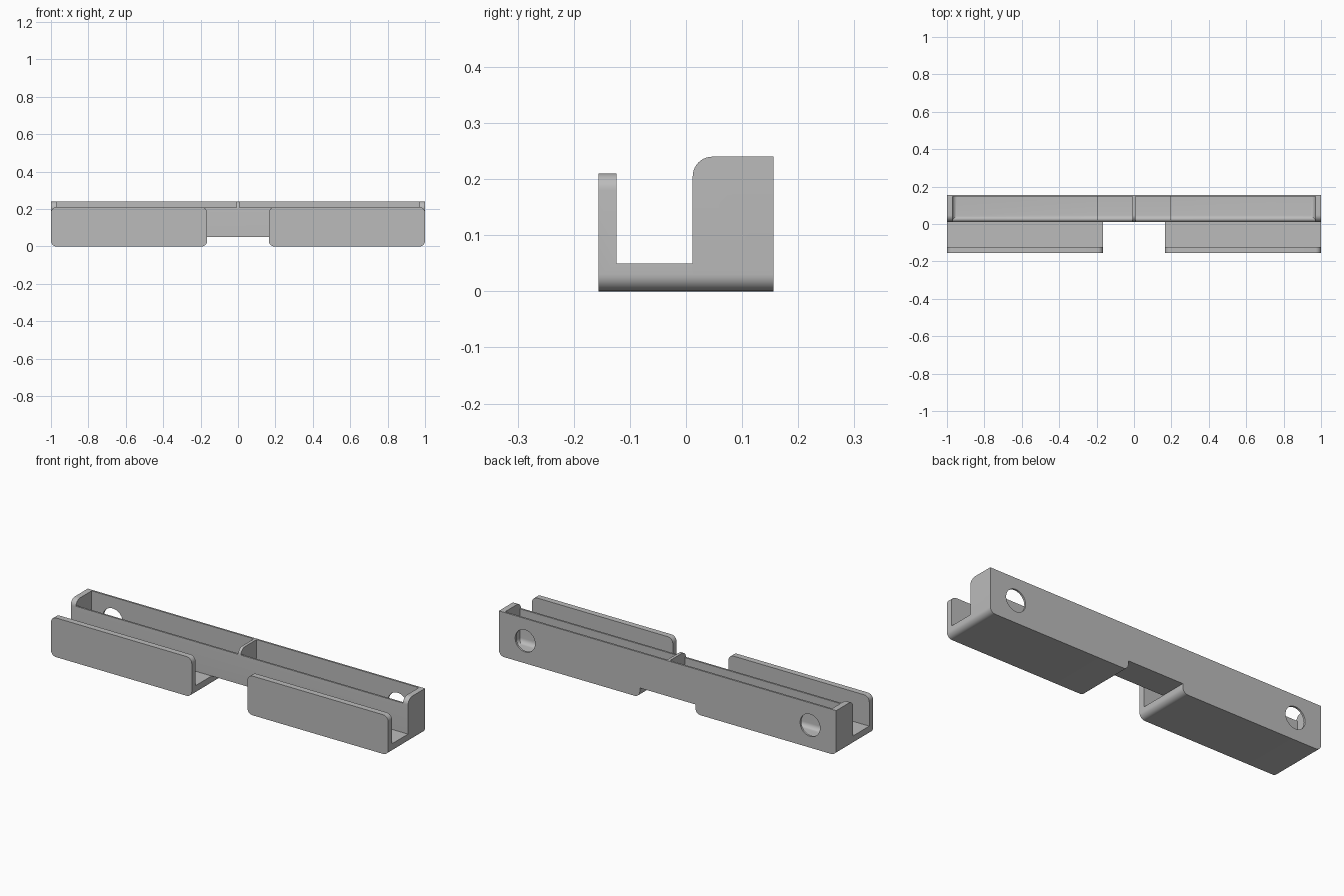
import bpy, bmesh, math

if "Cube" in bpy.data.objects:
    bpy.data.objects.remove(bpy.data.objects["Cube"])

grey = bpy.data.materials.new("plain_grey")
grey.diffuse_color = (0.5, 0.5, 0.5, 1)
grey.use_nodes = True
grey.node_tree.nodes["Principled BSDF"].inputs["Base Color"].default_value = grey.diffuse_color


def rounded(corners, steps=8):
    """Closed outline from (u, v, radius) corners, square corners only."""
    pts, n = [], len(corners)
    for i, (u, v, r) in enumerate(corners):
        if r == 0:
            pts.append((u, v))
            continue
        def unit(c):
            du, dv = c[0] - u, c[1] - v
            d = math.hypot(du, dv)
            return du / d * r, dv / d * r
        a, b = unit(corners[i - 1]), unit(corners[(i + 1) % n])
        for k in range(steps + 1):
            t = math.pi / 2 * k / steps
            p, q = 1 - math.sin(t), 1 - math.cos(t)
            pts.append((u + a[0] * p + b[0] * q, v + a[1] * p + b[1] * q))
    return pts


def prism(name, outline, lo, hi, axis="y", bevel=None, radius=0.025):
    """Extrude an outline along y (points are x,z) or along x (points are y,z)."""
    place = (lambda p, d: (p[0], d, p[1])) if axis == "y" else (lambda p, d: (d, p[0], p[1]))
    bm = bmesh.new()
    face = bm.faces.new([bm.verts.new(place(p, lo)) for p in outline])
    out = bmesh.ops.extrude_face_region(bm, geom=[face])
    for v in out["geom"]:
        if isinstance(v, bmesh.types.BMVert):
            v.co[1 if axis == "y" else 0] = hi
    bmesh.ops.recalc_face_normals(bm, faces=bm.faces)
    if bevel:
        edges = [e for e in bm.edges if bevel(*[v.co for v in e.verts])]
        bmesh.ops.bevel(bm, geom=edges, offset=radius, segments=6, profile=0.5, affect="EDGES")
    mesh = bpy.data.meshes.new(name)
    bm.to_mesh(mesh)
    bm.free()
    mesh.materials.append(grey)
    ob = bpy.data.objects.new(name, mesh)
    bpy.context.collection.objects.link(ob)
    return ob


def rect(u0, u1, v0, v1):
    return [(u0, v0), (u1, v0), (u1, v1), (u0, v1)]


def cut(target, cutter):
    cutter.hide_render = True
    mod = target.modifiers.new("cut", "BOOLEAN")
    mod.operation, mod.solver, mod.object = "DIFFERENCE", "EXACT", cutter
    bpy.context.view_layer.objects.active = target
    bpy.ops.object.modifier_apply(modifier=mod.name)
    bpy.data.objects.remove(cutter)


def span(s, a, b):
    return (a, b) if s > 0 else (-b, -a)


B0, B1 = 0.012, 0.156      # housing front and back
parts = []

# Rear housing, with rounded bottom ends and a raised middle
housing = prism("rear_housing", rounded([
    (-1, 0.24, 0), (-1, 0, 0.03), (-0.165, 0, 0.03), (-0.165, 0.05, 0),
    (0.165, 0.05, 0), (0.165, 0, 0.03), (1, 0, 0.03), (1, 0.24, 0)]), B0, B1)
parts.append(housing)

# Rounded top front edge
r = 0.035
arc = [(B0 + r - r * math.cos(t), 0.24 - r + r * math.sin(t))
       for t in [math.pi / 2 * k / 10 for k in range(11)]]
cut(housing, prism("edge_cutter", arc + [(B0 + r, 0.3), (-0.05, 0.3), (-0.05, 0.24 - r)],
                   -1.1, 1.1, "x"))

for s in (-1, 1):
    # Deep and shallow pockets, with filleted floor edges
    def deep_edge(a, b):
        low = a.z < 0.1 and b.z < 0.1
        front = a.y < 0.1 and b.y < 0.1
        end = abs(a.x) > 0.9 and abs(b.x) > 0.9
        return low and (front or end)

    def shallow_edge(a, b):
        return max(a.z, b.z) < 0.1 and max(a.y, b.y) < 0.1

    cut(housing, prism("deep_pocket", rect(*span(s, 0.195, 0.97), 0.03, 0.3),
                       0.022, 0.146, bevel=deep_edge))
    cut(housing, prism("shallow_pocket", rect(*span(s, 0.008, 0.23), 0.08, 0.3),
                       0.022, 0.146, bevel=shallow_edge))
    # Lowered front wall between the end wall and the divider
    cut(housing, prism("front_wall_cutter", rect(*span(s, 0.008, 0.97), 0.208, 0.3), -0.02, 0.06))
    # Round hole in the back wall
    circle = [(s * 0.845 + 0.059 * math.cos(k * math.pi / 24),
               0.12 + 0.059 * math.sin(k * math.pi / 24)) for k in range(48)]
    cut(housing, prism("hole_cutter", circle, 0.12, 0.2))

    # Front hook: floor of the channel and upright lip
    x0, x1 = span(s, 0.165, 1)
    hook = prism("front_hook", rounded([(x0, 0, 0.03), (x1, 0, 0.03),
                                        (x1, 0.21, 0.03), (x0, 0.21, 0.03)]), -B1, B0)
    cut(hook, prism("channel_cutter", rect(-0.124, 0.1, 0.05, 0.3), -1.1, 1.1, "x"))
    parts.append(hook)

# Smooth the rounded edges, keep the rest sharp
for ob in parts:
    bpy.ops.object.select_all(action="DESELECT")
    ob.select_set(True)
    bpy.context.view_layer.objects.active = ob
    bpy.ops.object.shade_smooth_by_angle(angle=math.radians(30))
